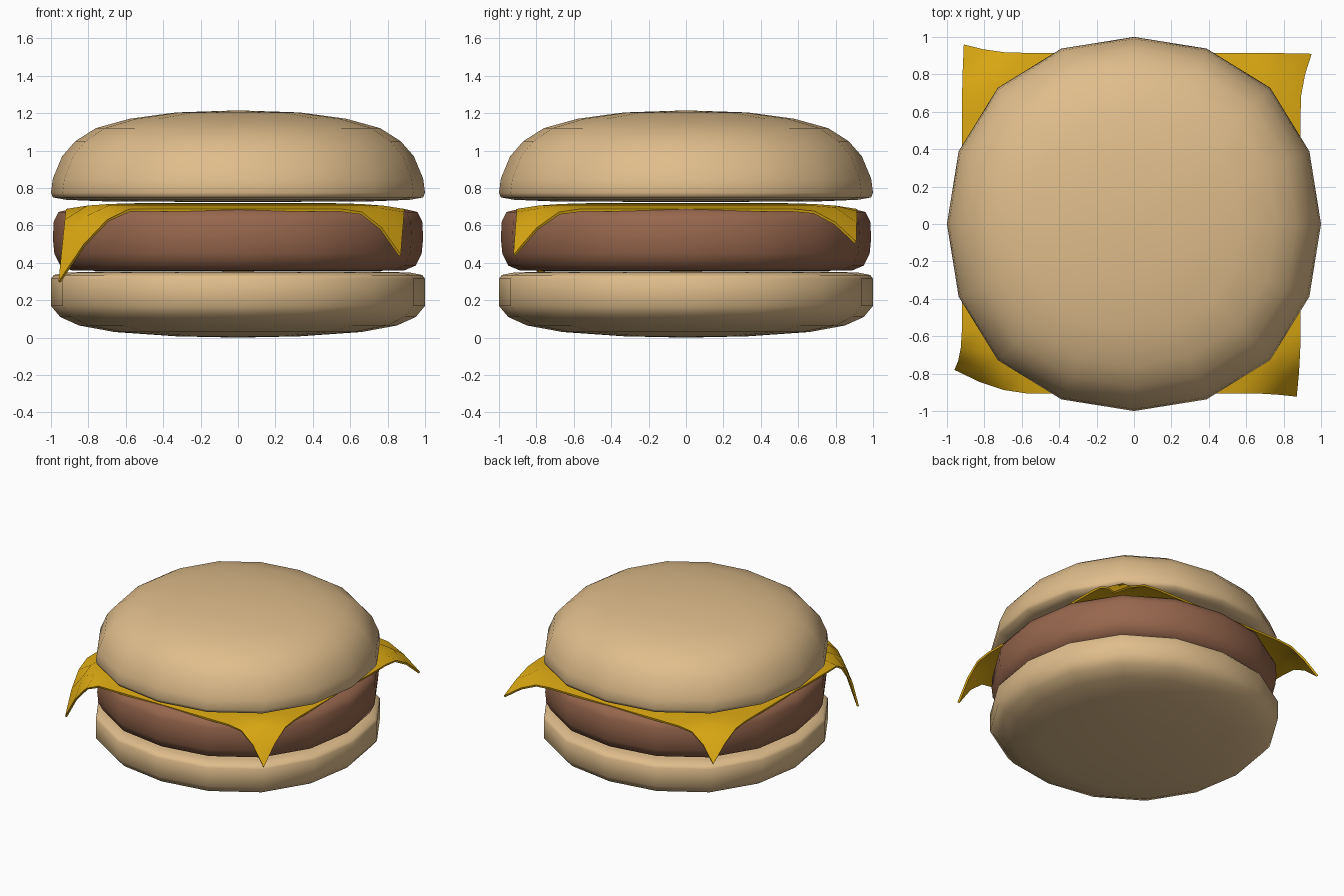
import bpy, bmesh, math

default = bpy.data.objects.get("Cube")
if default:
    bpy.data.objects.remove(default, do_unlink=True)

SIDES = 16


def material(name, rgb):
    m = bpy.data.materials.new(name)
    m.use_nodes = True
    m.diffuse_color = (*rgb, 1)
    m.node_tree.nodes["Principled BSDF"].inputs["Base Color"].default_value = (*rgb, 1)
    return m


def finish(name, bm, mat, angle):
    bmesh.ops.recalc_face_normals(bm, faces=bm.faces[:])
    mesh = bpy.data.meshes.new(name)
    bm.to_mesh(mesh)
    bm.free()
    mesh.materials.append(mat)
    ob = bpy.data.objects.new(name, mesh)
    bpy.context.collection.objects.link(ob)
    bpy.ops.object.select_all(action="DESELECT")
    ob.select_set(True)
    bpy.context.view_layer.objects.active = ob
    bpy.ops.object.shade_smooth_by_angle(angle=math.radians(angle))
    return ob


def lathe(name, profile, mat):
    """Spin a (radius, z) profile into a slightly squared round with closed poles."""
    bm = bmesh.new()
    rings = []
    for r, z in profile[1:-1]:
        ring = []
        for i in range(SIDES):
            a = math.tau * i / SIDES
            rr = r * (1 + 0.03 * math.sin(2 * a) ** 2)
            ring.append(bm.verts.new((rr * math.cos(a), rr * math.sin(a), z)))
        rings.append(ring)
    low = bm.verts.new((0, 0, profile[0][1]))
    high = bm.verts.new((0, 0, profile[-1][1]))
    for i in range(SIDES):
        j = (i + 1) % SIDES
        bm.faces.new((low, rings[0][j], rings[0][i]))
        bm.faces.new((high, rings[-1][i], rings[-1][j]))
        for a, b in zip(rings, rings[1:]):
            bm.faces.new((a[i], a[j], b[j], b[i]))
    return finish(name, bm, mat, 75)


bun = material("toasted bun", (0.74, 0.51, 0.26))
meat = material("grilled patty brown", (0.31, 0.135, 0.075))
yellow = material("cheese yellow", (0.70, 0.39, 0.006))

# Buns and patty
lathe("bottom_bun", [(0, 0), (0.33, 0.007), (0.66, 0.03), (0.85, 0.065), (0.95, 0.11),
                     (1, 0.17), (1, 0.315), (0.985, 0.335), (0.92, 0.348),
                     (0.7, 0.354), (0, 0.355)], bun)
lathe("patty", [(0, 0.355), (0.7, 0.356), (0.89, 0.36), (0.95, 0.385), (0.982, 0.45),
                (0.99, 0.53), (0.985, 0.62), (0.96, 0.672), (0.88, 0.69),
                (0.7, 0.695), (0, 0.695)], meat)
lathe("top_bun", [(0, 0.725), (0.7, 0.728), (0.92, 0.737), (0.99, 0.75), (1, 0.775),
                  (0.99, 0.85), (0.94, 0.97), (0.87, 1.05), (0.76, 1.12),
                  (0.58, 1.17), (0.33, 1.204), (0, 1.215)], bun)

# Cheese slice: a thin sheet with four corners drooping by different amounts
# key: corner signs; value: fold start, sideways shift x and y, drop
corners = {(-1, -1): (1.62, -0.04, 0.125, 0.39), (1, -1): (1.68, -0.02, -0.018, 0.245),
           (1, 1): (1.68, 0.06, -0.005, 0.175), (-1, 1): (1.68, 0.01, 0.045, 0.195)}
bm = bmesh.new()
bmesh.ops.create_grid(bm, x_segments=16, y_segments=16, size=1)
for v in bm.verts:
    u, w = v.co.x, v.co.y
    start, dx, dy, drop = corners[(1 if u > 0 else -1, 1 if w > 0 else -1)]
    fold = max(0, (abs(u) + abs(w) - start) / (2 - start)) ** 1.8
    edge = max(abs(u), abs(w)) ** 6
    v.co = (-0.015 + 0.905 * u + dx * fold, 0.005 + 0.91 * w + dy * fold,
            0.72 - 0.032 * edge - drop * fold)
cheese = finish("cheese_slice", bm, yellow, 50)
thick = cheese.modifiers.new("thickness", "SOLIDIFY")
thick.thickness = 0.015
thick.offset = -1
bpy.ops.object.modifier_apply(modifier=thick.name)
bpy.ops.object.shade_smooth_by_angle(angle=math.radians(50))
